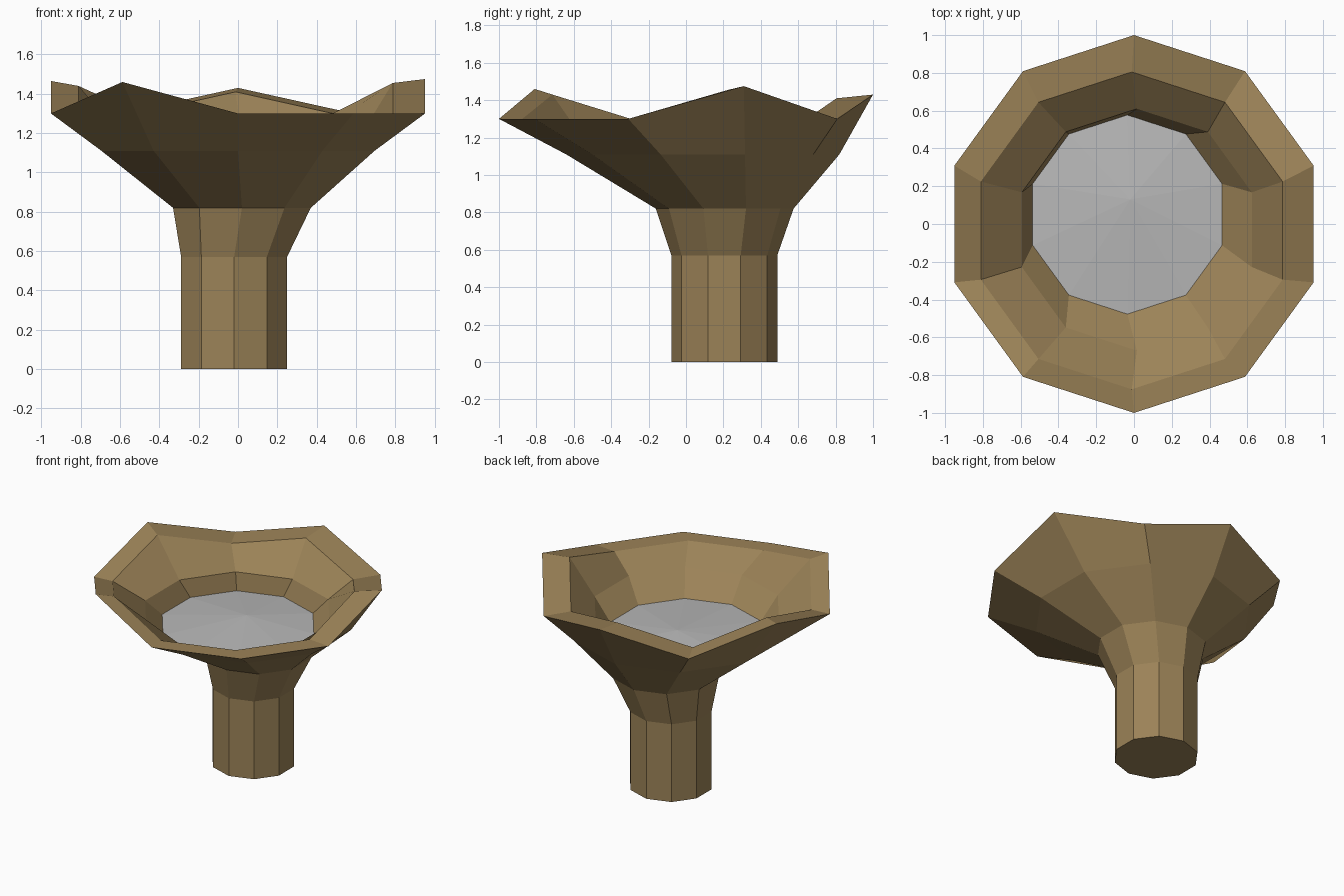
import bpy, bmesh, math

SIDES = 10

cube = bpy.data.objects.get("Cube")
if cube:
    bpy.data.objects.remove(cube, do_unlink=True)


def make_material(name, rgb):
    mat = bpy.data.materials.new(name)
    mat.use_nodes = True
    color = (*rgb, 1)
    mat.diffuse_color = color
    mat.node_tree.nodes["Principled BSDF"].inputs["Base Color"].default_value = color
    return mat


def add_ring(bm, x, y, radius, heights):
    """Ten-sided ring with a corner at the back; heights is one value or one per corner."""
    if not isinstance(heights, list):
        heights = [heights] * SIDES
    ring = []
    for i, z in enumerate(heights):
        a = math.pi / 2 + math.tau * i / SIDES
        ring.append(bm.verts.new((x + radius * math.cos(a), y + radius * math.sin(a), z)))
    return ring


def bridge(bm, low, high):
    for i in range(SIDES):
        j = (i + 1) % SIDES
        bm.faces.new((low[i], low[j], high[j], high[i]))


def finish(bm, name, mat):
    mesh = bpy.data.meshes.new(name)
    bm.to_mesh(mesh)
    bm.free()
    mesh.materials.append(mat)
    obj = bpy.data.objects.new(name, mesh)
    bpy.context.collection.objects.link(obj)
    return obj


def loft(name, mat, rings, cap=False):
    bm = bmesh.new()
    loops = [add_ring(bm, *r) for r in rings]
    for low, high in zip(loops, loops[1:]):
        bridge(bm, low, high)
    if cap:
        bm.faces.new(loops[0][::-1])
    return finish(bm, name, mat)


brown = make_material("brown stone", (0.33, 0.225, 0.096))
grey = make_material("pale grey", (0.48, 0.48, 0.48))

# Uneven rim: some corners rise above the base height
BASE = 1.30
outer_rim = [BASE] * SIDES
inner_rim = [BASE] * SIDES
for corner, outer, inner in ((0, 1.43, 1.41), (2, 1.465, 1.44), (4, 1.46, 1.43), (8, 1.475, 1.455)):
    outer_rim[corner] = outer
    inner_rim[corner] = inner

# Pedestal: straight stem with a flared neck
neck = (0.02, 0.207, 0.368, 0.82)
loft("pedestal", brown, [(-0.02, 0.205, 0.283, 0), (-0.02, 0.205, 0.283, 0.57), neck], cap=True)

# Bowl: outer wall, rim, then inner wall down to the floor
floor = (-0.035, 0.05, 0.527, 1.06)
loft("bowl", brown, [
    neck,
    (0, 0.09, 0.73, 1.11),
    (0, 0, 1, outer_rim),
    (-0.012, -0.035, 0.84, inner_rim),
    (0.015, -0.03, 0.64, 1.19),
    floor,
])

# Floor: shallow fan with an off-centre tip
bm = bmesh.new()
edge = add_ring(bm, *floor)
tip = bm.verts.new((-0.02, 0.13, 1.10))
for i in range(SIDES):
    bm.faces.new((edge[i], edge[(i + 1) % SIDES], tip))
finish(bm, "bowl_floor", grey)
